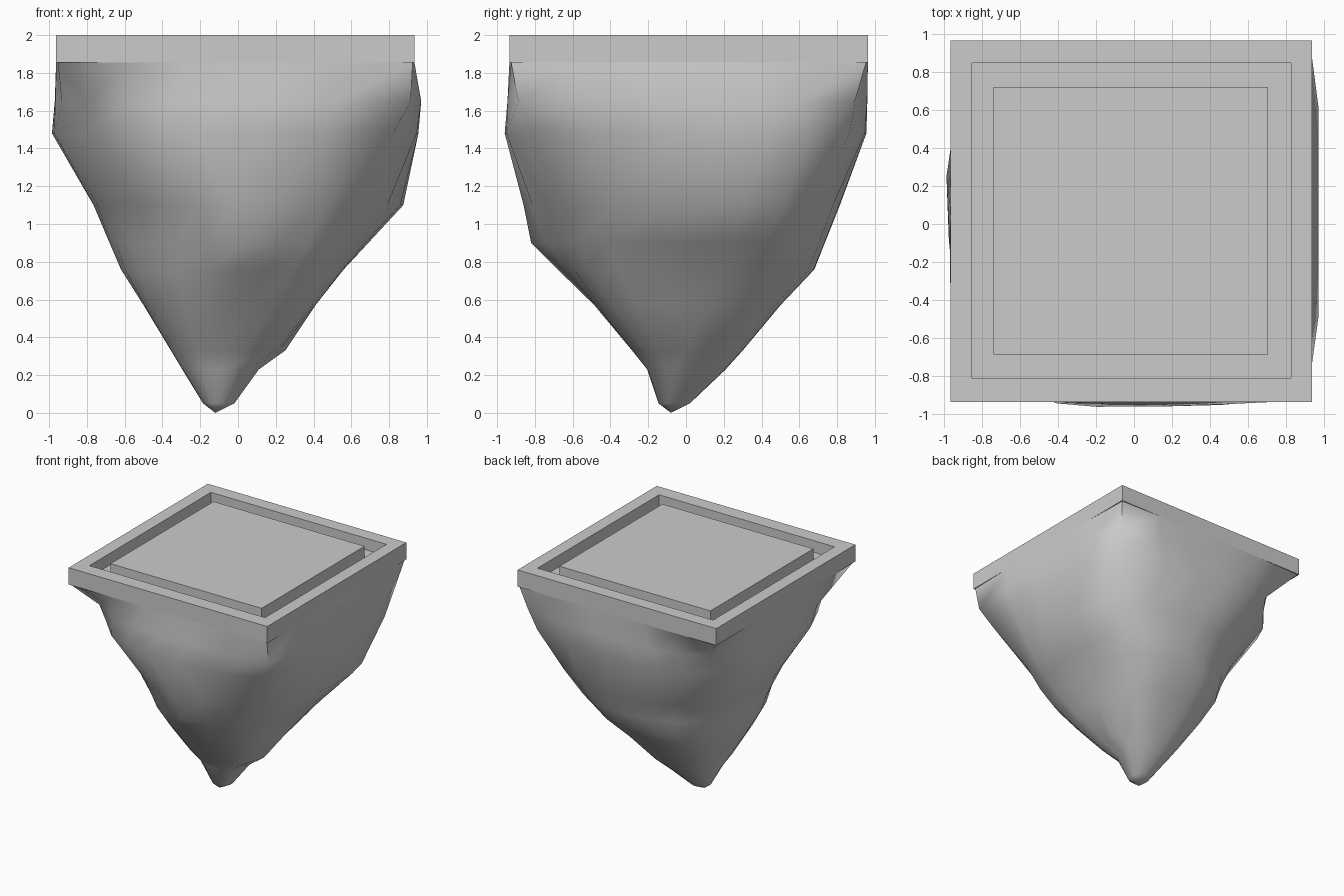
import bpy, bmesh, math

if "Cube" in bpy.data.objects:
    bpy.data.objects.remove(bpy.data.objects["Cube"])

N = 24  # vertices around the rock


def finish(name, bm, smooth):
    bmesh.ops.recalc_face_normals(bm, faces=bm.faces)
    me = bpy.data.meshes.new(name)
    bm.to_mesh(me)
    bm.free()
    ob = bpy.data.objects.new(name, me)
    bpy.context.collection.objects.link(ob)
    if smooth:
        bpy.context.view_layer.objects.active = ob
        ob.select_set(True)
        bpy.ops.object.shade_smooth_by_angle(angle=math.radians(60))
        ob.select_set(False)
    return ob


def bridge(bm, a, b):
    n = len(a)
    for i in range(n):
        j = (i + 1) % n
        bm.faces.new((a[i], a[j], b[j], b[i]))


# Square platform with a sunken channel around the raised middle
def square(bm, x0, x1, y0, y1, z):
    return [bm.verts.new((x, y, z)) for x, y in ((x0, y0), (x1, y0), (x1, y1), (x0, y1))]


outer = (-0.963, 0.934, -0.935, 0.963)
rim = (-0.852, 0.825, -0.81, 0.847)
middle = (-0.738, 0.705, -0.685, 0.72)
bm = bmesh.new()
steps = [(outer, 1.855), (outer, 2.0), (rim, 2.0), (rim, 1.9), (middle, 1.9), (middle, 2.0)]
loops = [square(bm, *r, z) for r, z in steps]
for lo, hi in zip(loops, loops[1:]):
    bridge(bm, lo, hi)
bm.faces.new(loops[0])
bm.faces.new(loops[-1])
finish("platform", bm, False)

# Rock sections: z, xmin, xmax, ymin, ymax, peak x, peak y, then corner fullness
# (1 = round, 1.41 = square) for back right, back left, front left, front right
sections = [
    (1.855, -.963, .934, -.935, .963, 0, 0, 1.40, 1.40, 1.40, 1.40),
    (1.65, -.97, .97, -.945, .96, -.1, .15, 1.30, 1.08, 1.15, 1.34),
    (1.48, -.985, .955, -.96, .955, -.2, .25, 1.24, 1.00, 1.07, 1.25),
    (1.10, -.765, .875, -.86, .815, -.02, .13, 1.13, 0.98, 1.01, 1.06),
    (0.90, -.68, .69, -.82, .735, .03, .05, 1.15, 1.02, 0.96, 1.03),
    (0.76, -.62, .56, -.68, .68, -.01, .02, 1.14, 1.06, 1.00, 1.10),
    (0.57, -.50, .41, -.485, .50, -.04, .01, 1.13, 1.12, 1.07, 1.17),
    (0.33, -.355, .25, -.285, .30, -.06, 0, 1.08, 1.12, 1.12, 1.12),
    (0.23, -.295, .11, -.205, .21, -.09, 0, 1.05, 1.08, 1.08, 1.05),
    (0.05, -.185, -.02, -.145, .02, -.1, -.06, 1, 1, 1, 1),
]

# Spurs: outward direction, height, half height, depth of the hollows beside
spurs = [((0, -1), 0.9, 0.4, 0.06), ((1, 0), 0.33, 0.15, 0.03)]


def ring(bm, z, x0, x1, y0, y1, px, py, *full):
    pts = []
    for i in range(N):
        a = 2 * math.pi * i / N
        c, s = math.cos(a), math.sin(a)
        n = 1 / (0.5 - math.log2(full[int(i * 4 / N)]))
        r = (abs(c) ** n + abs(s) ** n) ** (-1 / n)
        x = px + r * c * (x1 - px if c > 0 else px - x0)
        y = py + r * s * (y1 - py if s > 0 else py - y0)
        for (dx, dy), h, half, depth in spurs:
            if 0.8 < c * dx + s * dy < 0.99:
                d = depth * max(0, 1 - abs(z - h) / half)
                x -= dx * d
                y -= dy * d
        pts.append(bm.verts.new((x, y, z)))
    return pts


# Tapering rock underneath
bm = bmesh.new()
rings = [ring(bm, *s) for s in sections]
for hi, lo in zip(rings, rings[1:]):
    bridge(bm, lo, hi)
tip = bm.verts.new((-0.12, -0.08, 0))
for i in range(N):
    bm.faces.new((rings[-1][i], tip, rings[-1][(i + 1) % N]))
finish("rock", bm, True)
